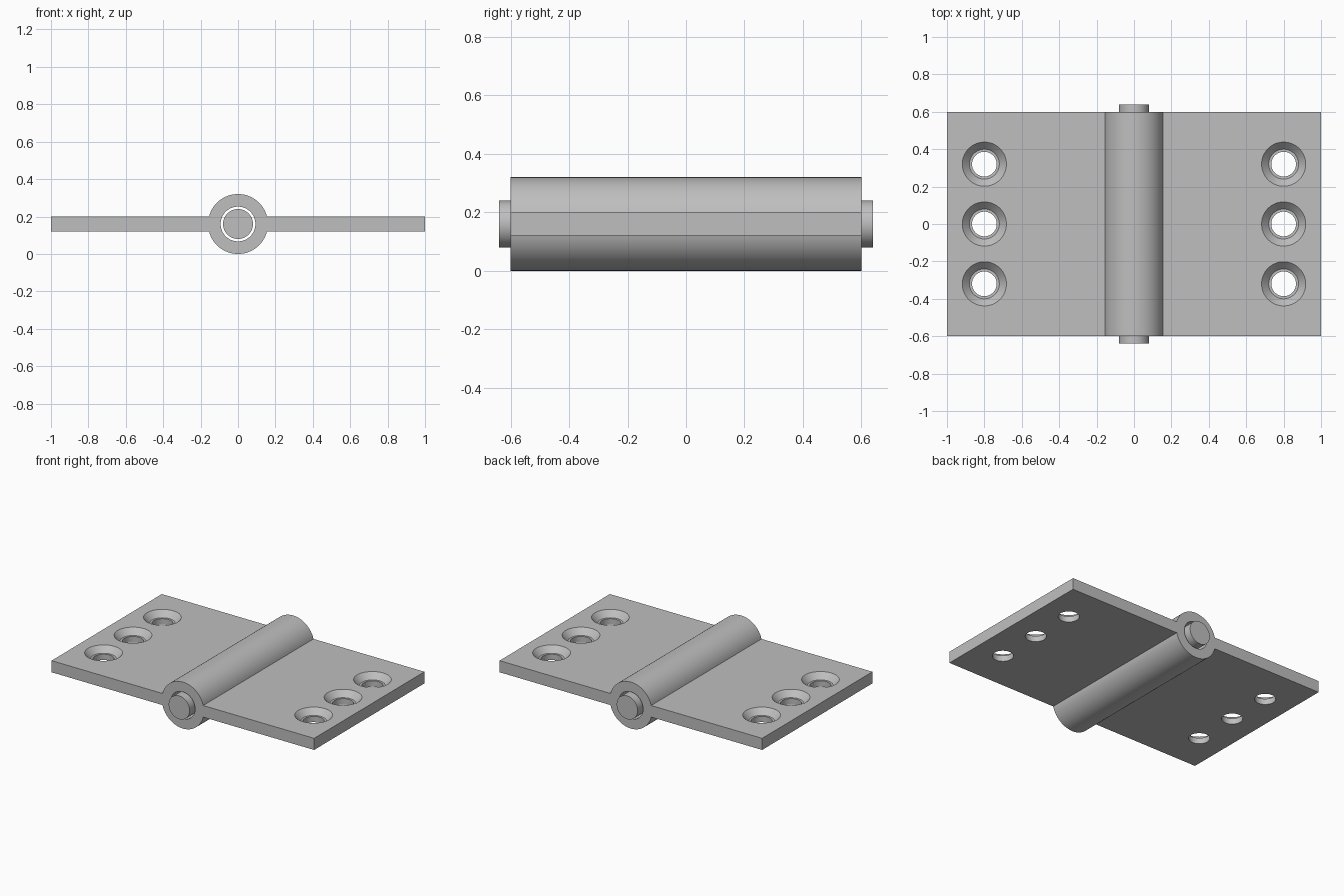
import bpy, bmesh
from math import sin, cos, asin, pi, radians

cube = bpy.data.objects.get("Cube")
if cube:
    bpy.data.objects.remove(cube, do_unlink=True)

AXIS_Z, BARREL_R, BORE_R, PIN_R = 0.16, 0.16, 0.093, 0.08
HALF_LEN, PIN_HALF, HALF_PLATE = 0.6, 0.64, 0.04

steel = bpy.data.materials.new("grey steel")
steel.use_nodes = True
GREY = (0.52, 0.52, 0.52, 1)
steel.diffuse_color = GREY
steel.node_tree.nodes["Principled BSDF"].inputs["Base Color"].default_value = GREY


def make_object(name, bm):
    bmesh.ops.recalc_face_normals(bm, faces=bm.faces)
    mesh = bpy.data.meshes.new(name)
    bm.to_mesh(mesh)
    bm.free()
    mesh.materials.append(steel)
    obj = bpy.data.objects.new(name, mesh)
    bpy.context.collection.objects.link(obj)
    return obj


def smooth(obj):
    obj.data.shade_smooth()
    obj.data.set_sharp_from_angle(angle=radians(30))


def extrude_y(name, outline, half):
    """Extrude an (x, z) outline from -half to +half along y."""
    bm = bmesh.new()
    face = bm.faces.new([bm.verts.new((x, -half, z)) for x, z in outline])
    moved = bmesh.ops.extrude_face_region(bm, geom=[face])["geom"]
    verts = [v for v in moved if isinstance(v, bmesh.types.BMVert)]
    bmesh.ops.translate(bm, verts=verts, vec=(0, 2 * half, 0))
    return make_object(name, bm)


def arc(radius, start, end, steps):
    angles = [start + (end - start) * i / steps for i in range(steps + 1)]
    return [(radius * cos(a), AXIS_Z + radius * sin(a)) for a in angles]


def lathe_z(name, profile, location, steps=64):
    """Spin an (r, z) profile that starts and ends on the axis."""
    bm = bmesh.new()
    verts = [bm.verts.new((r, 0, z)) for r, z in profile]
    edges = [bm.edges.new(pair) for pair in zip(verts, verts[1:])]
    bmesh.ops.spin(bm, geom=verts + edges, axis=(0, 0, 1), cent=(0, 0, 0),
                   angle=2 * pi, steps=steps)
    bmesh.ops.remove_doubles(bm, verts=bm.verts, dist=0.0001)
    obj = make_object(name, bm)
    obj.location = location
    return obj


# Hinge body: two flat leaves joined to the round barrel
join = asin(HALF_PLATE / BARREL_R)
low, high = AXIS_Z - HALF_PLATE, AXIS_Z + HALF_PLATE
outline = ([(1, low), (1, high)] + arc(BARREL_R, join, pi - join, 40)
           + [(-1, high), (-1, low)] + arc(BARREL_R, pi + join, 2 * pi - join, 40))
body = extrude_y("hinge_body", outline, HALF_LEN)

# Cutters: the pin bore and six countersunk screw holes
cutters = [extrude_y("bore_cutter", arc(BORE_R, 0, 2 * pi, 64)[:-1], 0.8)]
screw = [(0, 0.3), (0.118, 0.3), (0.118, high), (0.08, AXIS_Z),
         (0.066, AXIS_Z), (0.066, 0.05), (0, 0.05)]
for x in (-0.8, 0.8):
    for y in (-0.32, 0, 0.32):
        cutters.append(lathe_z("screw_cutter", screw, (x, y, 0)))

for cutter in cutters:
    cutter.hide_render = True
    mod = body.modifiers.new(cutter.name, "BOOLEAN")
    mod.operation = "DIFFERENCE"
    mod.solver = "EXACT"
    mod.object = cutter

# Bake the cuts and discard the cutters
graph = bpy.context.evaluated_depsgraph_get()
cut_mesh = bpy.data.meshes.new_from_object(body.evaluated_get(graph))
body.modifiers.clear()
body.data = cut_mesh
for cutter in cutters:
    bpy.data.objects.remove(cutter, do_unlink=True)
smooth(body)

# Hinge pin, loose in the bore and protruding at both ends
smooth(extrude_y("hinge_pin", arc(PIN_R, 0, 2 * pi, 64)[:-1], PIN_HALF))
